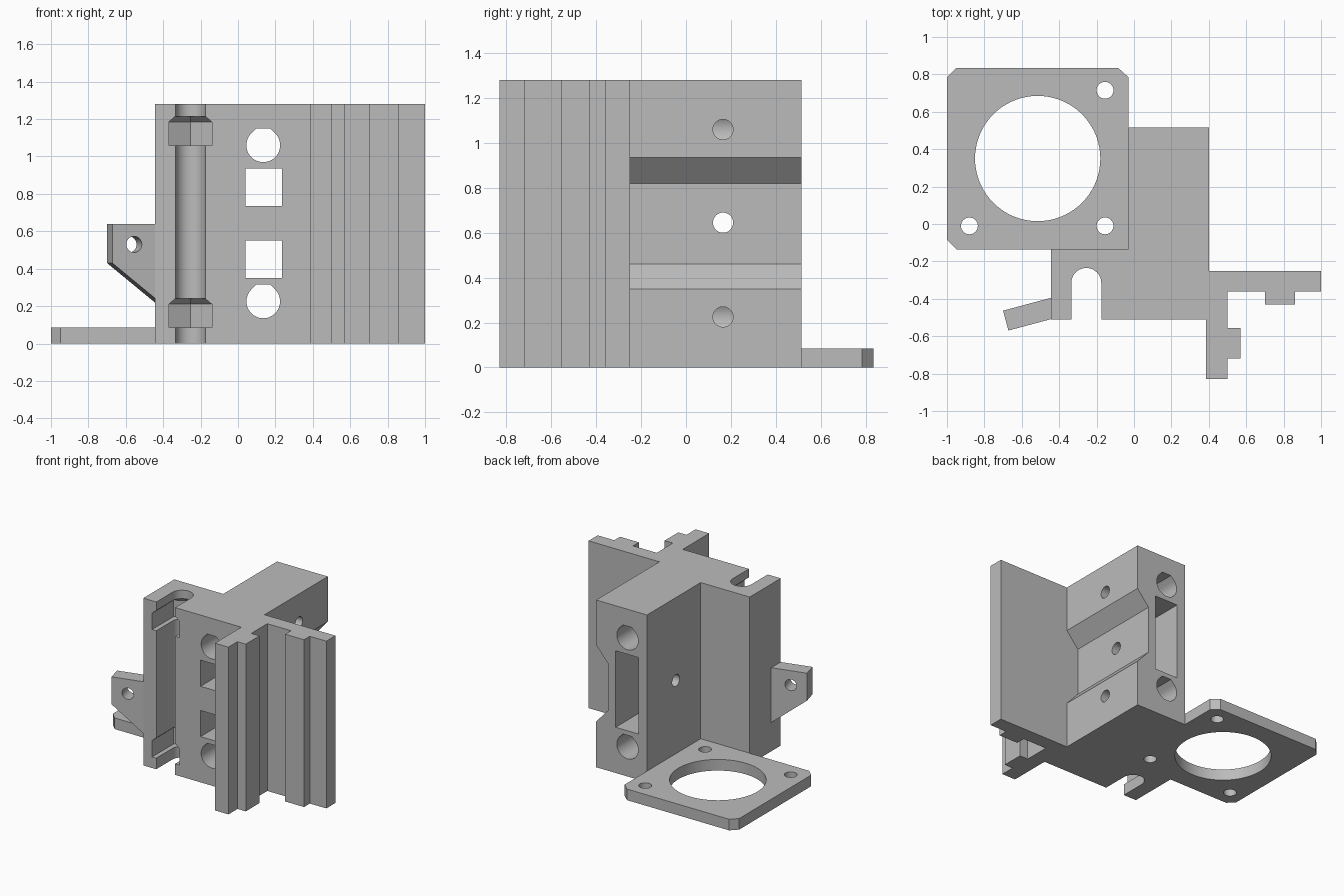
import bpy, bmesh, math
from mathutils import Matrix, Vector

if "Cube" in bpy.data.objects:
    bpy.data.objects.remove(bpy.data.objects["Cube"], do_unlink=True)

GREY = (0.5, 0.5, 0.5, 1.0)
plastic = bpy.data.materials.new("grey plastic")
plastic.use_nodes = True
plastic.diffuse_color = GREY
plastic.node_tree.nodes["Principled BSDF"].inputs["Base Color"].default_value = GREY


def prism(name, pts, axis, lo, hi, top_scale=1.0, pivot=(0, 0)):
    """Extrude a 2D profile along an axis, optionally tapering its far end."""
    place = {"x": lambda a, b, t: (t, a, b),
             "y": lambda a, b, t: (a, t, b),
             "z": lambda a, b, t: (a, b, t)}[axis]
    bm = bmesh.new()
    p = Vector(pivot)
    near = [bm.verts.new(place(*q, lo)) for q in pts]
    far = [bm.verts.new(place(*(p + (Vector(q) - p) * top_scale), hi)) for q in pts]
    bm.faces.new(near)
    bm.faces.new(far[::-1])
    n = len(pts)
    for i in range(n):
        j = (i + 1) % n
        bm.faces.new((near[i], far[i], far[j], near[j]))
    bmesh.ops.recalc_face_normals(bm, faces=bm.faces)
    mesh = bpy.data.meshes.new(name)
    bm.to_mesh(mesh)
    bm.free()
    mesh.materials.append(plastic)
    obj = bpy.data.objects.new(name, mesh)
    bpy.context.collection.objects.link(obj)
    return obj


def rect(a0, a1, b0, b1):
    return [(a0, b0), (a1, b0), (a1, b1), (a0, b1)]


def arc(ca, cb, r, start=0, end=360, n=48):
    count = n if end - start == 360 else n + 1
    angles = [math.radians(start + (end - start) * i / n) for i in range(count)]
    return [(ca + r * math.cos(t), cb + r * math.sin(t)) for t in angles]


def select_only(obj):
    bpy.ops.object.select_all(action="DESELECT")
    obj.select_set(True)
    bpy.context.view_layer.objects.active = obj


def cut(obj, *profile):
    cutter = prism("cutter", *profile)
    cutter.hide_render = True
    mod = obj.modifiers.new("cut", "BOOLEAN")
    mod.operation = "DIFFERENCE"
    mod.solver = "EXACT"
    mod.object = cutter
    select_only(obj)
    bpy.ops.object.modifier_apply(modifier=mod.name)
    bpy.data.objects.remove(cutter, do_unlink=True)


def finish(obj):
    select_only(obj)
    bpy.ops.object.shade_smooth_by_angle(angle=math.radians(20))


H = 1.28

# Carriage body with its two ribbed rails, as one plan outline
body = prism("carriage_body", [
    (-0.445, -0.51), (0.385, -0.51), (0.385, -0.83), (0.5, -0.83),
    (0.5, -0.72), (0.57, -0.72), (0.57, -0.555), (0.5, -0.555),
    (0.5, -0.36), (0.7, -0.36), (0.7, -0.43), (0.86, -0.43),
    (0.86, -0.36), (1.0, -0.36), (1.0, -0.25), (0.4, -0.25),
    (0.4, 0.515), (-0.03, 0.515), (-0.03, -0.135), (-0.445, -0.135)], "z", 0, H)

# Rod slot with a rounded back
SX, SY, SR = -0.255, -0.315, 0.08
cut(body, arc(SX, SY, SR, 0, 180, 24) + [(SX - SR, -0.7), (SX + SR, -0.7)], "z", -0.1, H + 0.1)

# Hexagonal nut pockets with tapered roofs
W = 0.115
nut = [(SX - W, -0.9), (SX + W, -0.9), (SX + W, SY + 0.066),
       (SX, SY + 0.133), (SX - W, SY + 0.066)]
for z in (0.085, 1.06):
    cut(body, nut, "z", z, z + 0.125)
    cut(body, nut, "z", z + 0.125, z + 0.155, 0.7, (SX, SY))

# Long bores with flattened tops, and side screw holes meeting them
BX, BR = 0.135, 0.09
flat = BR * math.tan(math.radians(22.5))
for z in (0.225, 1.06):
    bore = arc(BX, z, BR, 135, 405, 36) + [(BX + flat, z + BR), (BX - flat, z + BR)]
    cut(body, bore, "y", -0.7, 0.7)

# Belt pocket open to the back, with two windows to the front
cut(body, rect(0.04, 0.235, 0.35, 0.935), "y", -0.25, 0.7)
for z in (0.35, 0.735):
    cut(body, rect(0.04, 0.235, z, z + 0.2), "y", -0.7, -0.2)

# Sloped recess along the side
cut(body, [(0.42, 0.33), (0.4, 0.35), (0.3, 0.46), (0.3, 0.82), (0.4, 0.935), (0.42, 0.955)],
    "y", -0.25, 0.7)

# Side screw holes, only the middle one going right through
for z, start in ((0.225, BX), (0.645, -0.2), (1.06, BX)):
    cut(body, arc(0.165, z, 0.045, n=32), "x", start, 0.6)
finish(body)

# Motor plate with clipped corners, a large opening and three screw holes
plate = prism("motor_plate", [
    (-0.95, -0.135), (-0.03, -0.135), (-0.03, 0.785), (-0.085, 0.835),
    (-0.95, 0.835), (-1.0, 0.785), (-1.0, -0.085)], "z", 0, 0.085)
cut(plate, arc(-0.515, 0.35, 0.335, n=72), "z", -0.1, 0.2)
for x, y in ((-0.155, 0.715), (-0.155, -0.01), (-0.88, -0.01)):
    cut(plate, arc(x, y, 0.045, n=32), "z", -0.1, 0.2)
finish(plate)

# Angled side ear with a hole
ear = prism("side_ear", [(0.03, 0.196), (0.03, 0.64), (-0.264, 0.64), (-0.264, 0.43)],
            "y", -0.11, 0)
cut(ear, arc(-0.144, 0.53, 0.043, n=32), "y", -0.3, 0.2)
ear.data.transform(Matrix.Translation((-0.445, -0.395, 0)) @ Matrix.Rotation(math.radians(15), 4, "Z"))
finish(ear)
